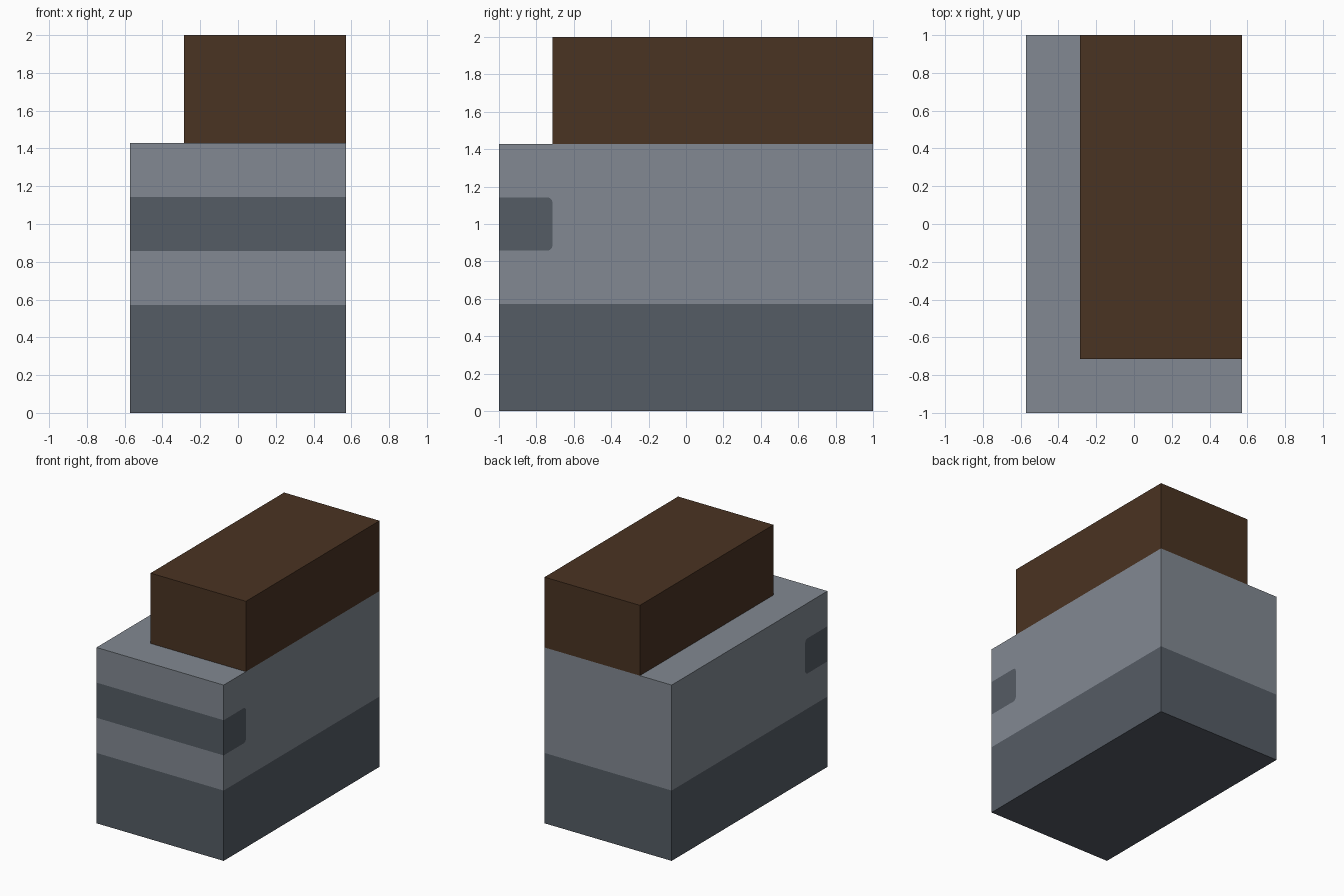
import bpy, bmesh, math
from mathutils import Vector

cube = bpy.data.objects.get("Cube")
if cube:
    bpy.data.objects.remove(cube, do_unlink=True)


def srgb(*rgb):
    lin = [c / 255 / 12.92 if c < 11 else ((c / 255 + 0.055) / 1.055) ** 2.4 for c in rgb]
    return (*lin, 1.0)


def material(name, color):
    mat = bpy.data.materials.new(name)
    mat.use_nodes = True
    mat.diffuse_color = color
    bsdf = mat.node_tree.nodes["Principled BSDF"]
    bsdf.inputs["Base Color"].default_value = color
    bsdf.inputs["Roughness"].default_value = 0.9
    return mat


light_grey = material("light grey", srgb(130, 137, 146))
dark_grey = material("dark grey", srgb(85, 92, 101))
brown = material("dark brown", srgb(74, 51, 34))


def box_mesh(lo, hi):
    bm = bmesh.new()
    bmesh.ops.create_cube(bm, size=1)
    for v in bm.verts:
        v.co = [l + (h - l) * (c + 0.5) for l, h, c in zip(lo, hi, v.co)]
    return bm


def finish(bm, name, mats):
    mesh = bpy.data.meshes.new(name)
    bm.to_mesh(mesh)
    bm.free()
    obj = bpy.data.objects.new(name, mesh)
    bpy.context.collection.objects.link(obj)
    for m in mats:
        mesh.materials.append(m)
    return obj


def cut(bm, faces, point, normal):
    geom = set(faces)
    for f in faces:
        geom.update(f.edges)
        geom.update(f.verts)
    bmesh.ops.bisect_plane(bm, geom=list(geom), plane_co=point, plane_no=normal)


# Everything sits on a grid of one seventh
U = 2 / 7
W = 2 * U                                  # half width
BASE, BAND_LO, BAND_HI, TOP = 2 * U, 3 * U, 4 * U, 5 * U
BAND_END = -1 + U                          # where the band stops on the sides
RADIUS = 0.03

# Body: one block, cut into a base, a plain area and a front band
bm = box_mesh((-W, -1, 0), (W, 1, TOP))
for z in (BASE, BAND_LO, BAND_HI):
    cut(bm, bm.faces[:], (0, 0, z), (0, 0, 1))


def in_band(f):
    return BAND_LO < f.calc_center_median().z < BAND_HI


cut(bm, [f for f in bm.faces if in_band(f) and abs(f.normal.x) > 0.9],
    (0, BAND_END, 0), (0, 1, 0))


def is_band_side(f):
    return in_band(f) and abs(f.normal.x) > 0.9 and f.calc_center_median().y < BAND_END


# Rounded ends of the band: trim each corner with planes tangent to its arc
tangents = []
for z_sign, z_edge in ((-1, BAND_LO), (1, BAND_HI)):
    centre = Vector((0, BAND_END - RADIUS, z_edge - z_sign * RADIUS))
    for deg in (22.5, 45, 67.5):
        a = math.radians(deg)
        n = Vector((0, math.cos(a), z_sign * math.sin(a)))
        tangents.append((centre + n * RADIUS, n))
for point, normal in tangents:
    cut(bm, [f for f in bm.faces if is_band_side(f)], point, normal)

# Colour by height and direction
for f in bm.faces:
    c = f.calc_center_median()
    on_front = in_band(f) and f.normal.y < -0.9
    on_side = is_band_side(f) and all((c - p).dot(n) < 0 for p, n in tangents)
    f.material_index = int(c.z < BASE or on_front or on_side)
finish(bm, "body", [light_grey, dark_grey])

# Upper block, flush with the back and the left side
finish(box_mesh((-U, BAND_END, TOP), (W, 1, 2)), "upper_block", [brown])
